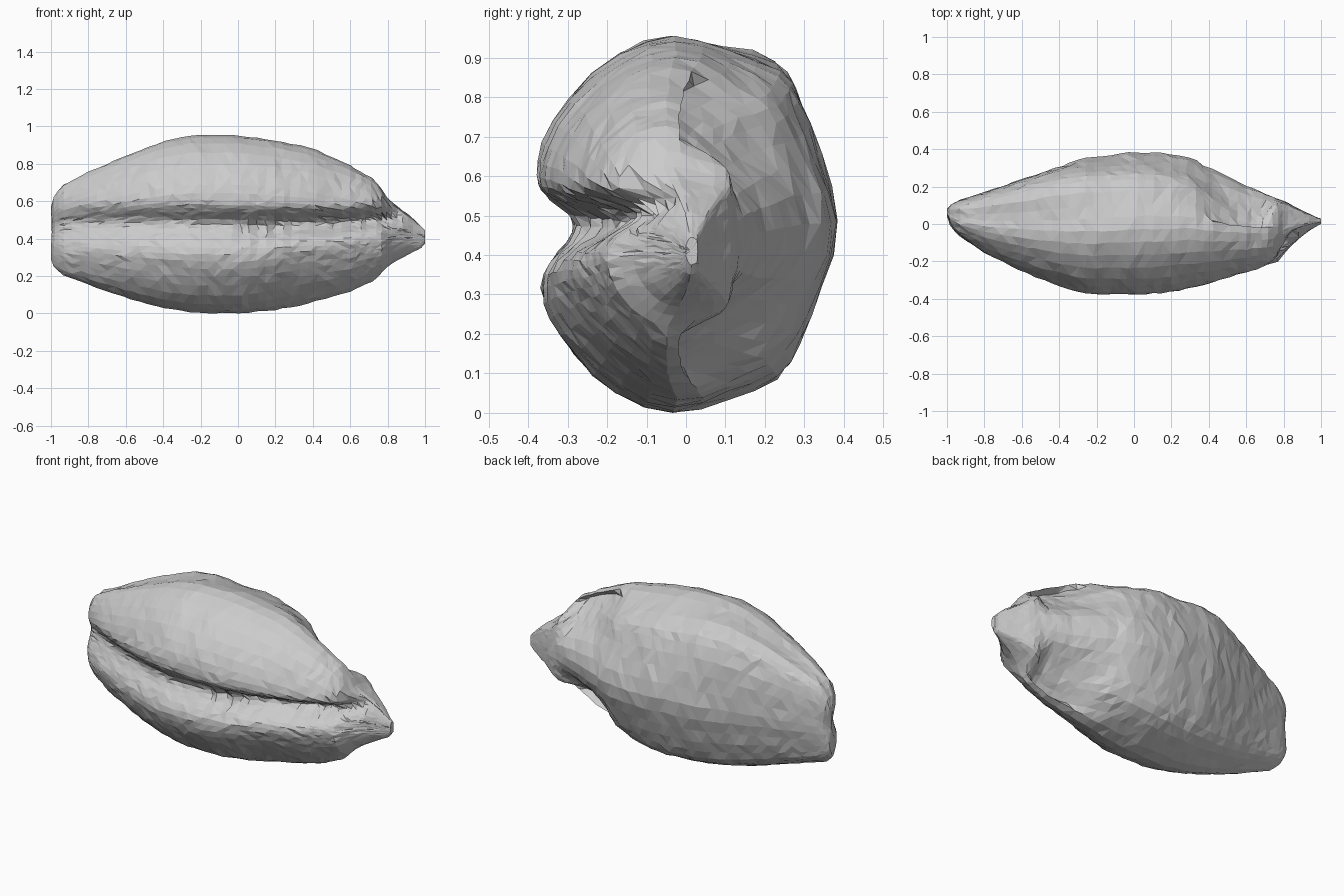
import bpy, bmesh, math, random
from mathutils import Vector

if "Cube" in bpy.data.objects:
    bpy.data.objects.remove(bpy.data.objects["Cube"])

random.seed(4)

# Stations along the shell: x, bottom z, top z, front y, back y
STATIONS = [
    (-1.00, .29, .57, .03, .09), (-.98, .24, .64, -.03, .11), (-.93, .205, .69, -.08, .13),
    (-.80, .155, .755, -.165, .17), (-.60, .085, .845, -.26, .24), (-.40, .03, .92, -.335, .31),
    (-.25, .005, .953, -.375, .355), (0, 0, .953, -.383, .385), (.20, .02, .925, -.365, .375),
    (.30, .035, .905, -.345, .355), (.40, .06, .88, -.325, .30), (.60, .115, .79, -.265, .205),
    (.72, .175, .72, -.225, .16), (.77, .22, .66, -.205, .14), (.81, .26, .605, -.15, .125),
    (.87, .295, .56, -.09, .09), (.93, .325, .515, -.04, .06), (.98, .35, .465, -.01, .035),
    (1.0, .375, .445, .0, .03)]

# Unit cross-section (y, z), groove is pressed in afterwards
SECTION = [(-.08, 1), (.28, .93), (.62, .82), (.75, .68), (.89, .38), (1, .02), (.9, -.33),
           (.76, -.63), (.6, -.82), (.28, -.93), (-.08, -1), (-.46, -.9), (-.74, -.69),
           (-.9, -.5), (-.97, -.34), (-.98, -.2), (-.98, -.1), (-.99, 0), (-1, .1),
           (-1, .18), (-1, .27), (-.95, .44), (-.77, .68), (-.44, .91)]


def lerp_table(table, x):
    for a, b in zip(table, table[1:]):
        if x <= b[0]:
            t = (x - a[0]) / (b[0] - a[0])
            return [p + (q - p) * t for p, q in zip(a, b)]
    return list(table[-1])


def smooth_loop(pts):
    out = []
    n = len(pts)
    for i in range(n):
        p0, p1, p2, p3 = (Vector(pts[(i + k) % n]) for k in (-1, 0, 1, 2))
        out += [p1, (9 * (p1 + p2) - p0 - p3) / 16]
    return out


def ramp(x, a, b):
    t = max(0, min(1, (x - a) / (b - a)))
    return t * t * (3 - 2 * t)


# Groove: x, centre z, depth
GROOVE = [(-1, .48, .03), (-.93, .48, .055), (-.8, .485, .07), (-.3, .485, .085),
          (.1, .475, .11), (.5, .49, .15), (.78, .515, .12), (.88, .53, .02), (1, .5, 0)]


def corner_scale(x, u, v):
    """Section corners: fuller at the back top left, leaner toward the right."""
    corner = ramp(abs(u * v), .1, .5)
    right = ramp(x, 0, .4) * (1 - ramp(x, .7, .8))
    if u > 0:
        k = .14 * ramp(-x, .05, .5) - .09 * right if v > 0 else -.08 * right
    else:
        k = .05 * ramp(x, .5, .72) * (1 - ramp(x, .76, .82)) if v > 0 else -.08 * right
    return 1 + k * corner


def shell_point(x, u, v):
    _, z0, z1, y0, y1 = lerp_table(STATIONS, x)
    half = (z1 - z0) / 2
    s = corner_scale(x, u, v)
    u, v = u * s, max(-1, min(1, v * s))
    # toward the right the back is recessed around a broad, flat spout
    recess = ramp(x, .28, .6) * (1 - ramp(x, .68, .8))
    if u > -.1:
        u -= recess * .4 * ramp(abs(v), .25, .75) * (1 - ramp(abs(v), .88, 1))
        spout = ramp(x, .65, .8)
        u += spout * (.95 - u) * .7 * (1 - ramp(abs(v), .75, 1))
    y = (y0 + y1) / 2 + u * (y1 - y0) / 2
    z = (z0 + z1) / 2 + v * half
    amp = .1 if abs(x) > .95 else min(.7, half * 1.6)
    x += random.uniform(-.012, .012) * amp
    y += random.uniform(-.006, .006) * amp
    z += random.uniform(-.005, .005) * amp
    # long slit on the front, rippled with teeth toward the right
    _, zc, depth = lerp_table(GROOVE, max(-1, min(1, x)))
    w = .065 if z > zc else .09
    if x > 0:
        w *= 1 - .35 * min(1, x / .6)
        depth *= 1 + .12 * math.sin(x * 75)
    if u < -.3:
        y += depth * math.exp(-((z - zc) / w) ** 2)
    # slit wraps over the left end
    if x < -.93:
        x += .02 * math.exp(-((z - .46) / .07) ** 2) * (-.93 - x) / .07 * (.4 if u < .3 else 1)
    return Vector((max(-1, min(1, x)), y, max(0, z)))


# Shell body: lofted rings
xs = [-1, -.985, -.96, -.93]
while xs[-1] < .94:
    xs.append(xs[-1] + (.045 if xs[-1] < .6 else .028))
xs += [.98, 1.0]
ring_pts = smooth_loop(SECTION)
bm = bmesh.new()
rings = [[bm.verts.new(shell_point(x, p.x, p.y)) for p in ring_pts] for x in xs]
n = len(ring_pts)
for a, b in zip(rings, rings[1:]):
    for i in range(n):
        j = (i + 1) % n
        if random.random() < .5:
            bm.faces.new((a[i], a[j], b[j]))
            bm.faces.new((a[i], b[j], b[i]))
        else:
            bm.faces.new((a[i], a[j], b[i]))
            bm.faces.new((a[j], b[j], b[i]))

# Closed ends
for ring in (rings[0], rings[-1]):
    c = bm.verts.new(sum((v.co for v in ring), Vector()) / n)
    for i in range(n):
        bm.faces.new((ring[i], ring[(i + 1) % n], c))
bmesh.ops.recalc_face_normals(bm, faces=bm.faces[:])

mesh = bpy.data.meshes.new("shell_body")
bm.to_mesh(mesh)
bm.free()
shell = bpy.data.objects.new("shell_body", mesh)
bpy.context.collection.objects.link(shell)
